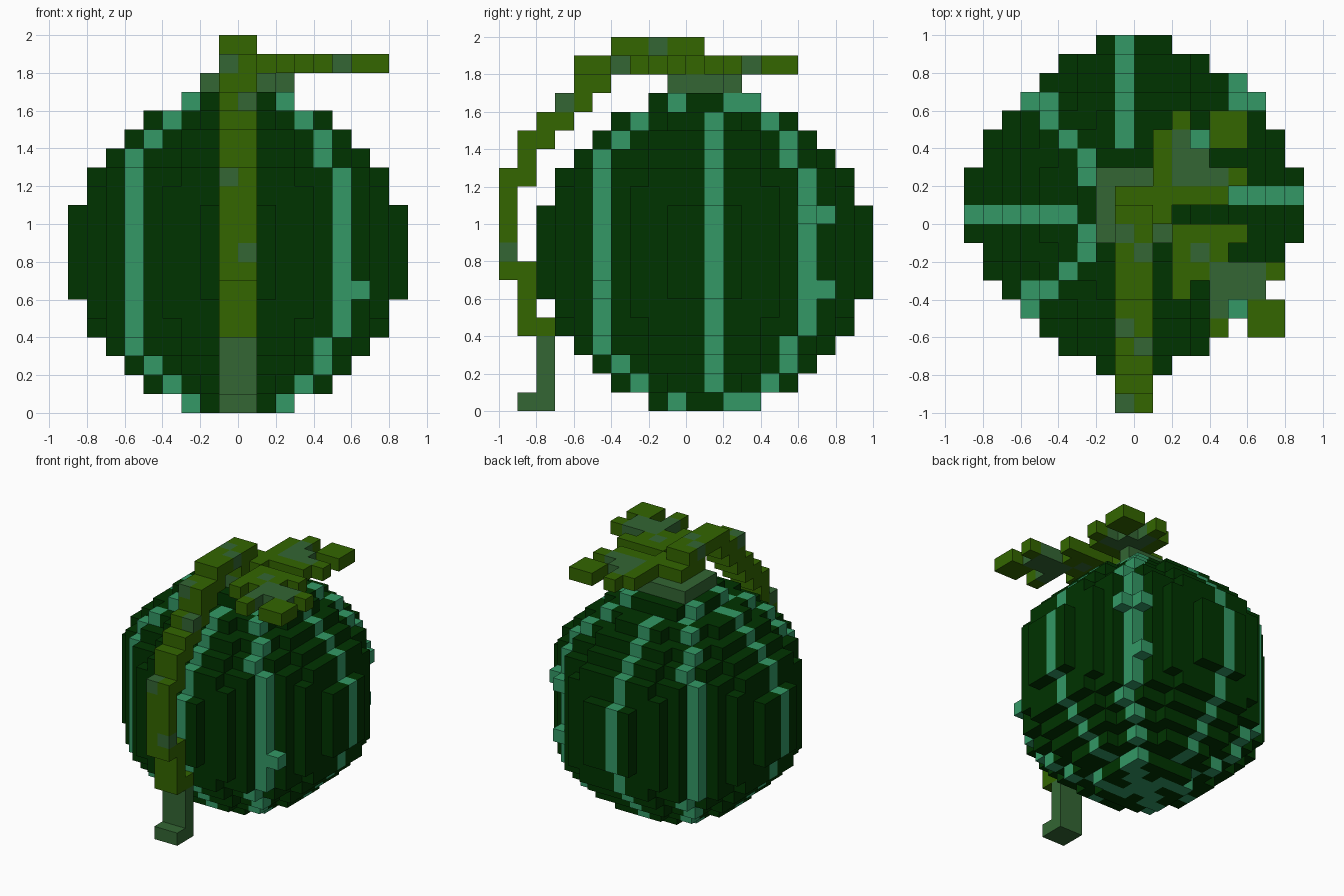
import bpy, bmesh
from mathutils import Vector

cube = bpy.data.objects.get("Cube")
if cube:
    bpy.data.objects.remove(cube, do_unlink=True)

U = 0.1  # block size


def lin(c):
    return c / 12.92 if c <= 0.04045 else ((c + 0.055) / 1.055) ** 2.4


def material(name, r, g, b):
    m = bpy.data.materials.new(name)
    col = (lin(r / 255), lin(g / 255), lin(b / 255), 1)
    m.diffuse_color = col
    m.use_nodes = True
    node = m.node_tree.nodes["Principled BSDF"]
    node.inputs["Base Color"].default_value = col
    node.inputs["Roughness"].default_value = 0.9
    return m


MATS = [material("dark rind green", 0, 51, 0), material("teal stripe", 51, 153, 102),
        material("vine green", 51, 102, 0), material("grey green", 51, 102, 51)]
RIND, STRIPE, VINE, GREY = range(4)
AXES = [Vector(a) for a in ((1, 0, 0), (0, 1, 0), (0, 0, 1))]


def blocks(name, cells):
    """Mesh the outer faces of a set of unit blocks: {(i, j, k): material}."""
    bm = bmesh.new()
    verts = {}

    def vert(p):
        key = tuple(round(c) for c in p)
        if key not in verts:
            verts[key] = bm.verts.new(Vector(key) * U)
        return verts[key]

    for cell, mat in cells.items():
        for a in range(3):
            u, v, n = AXES[(a + 1) % 3], AXES[(a + 2) % 3], AXES[a]
            for side in (0, 1):
                other = list(cell)
                other[a] += 1 if side else -1
                if tuple(other) in cells:
                    continue
                o = Vector(cell) + n * side
                quad = [o, o + u, o + u + v, o + v]
                if not side:
                    quad.reverse()
                f = bm.faces.new([vert(p) for p in quad])
                f.material_index = mat
    me = bpy.data.meshes.new(name)
    bm.to_mesh(me)
    bm.free()
    for m in MATS:
        me.materials.append(m)
    ob = bpy.data.objects.new(name, me)
    bpy.context.collection.objects.link(ob)


def box(cells, mat, x, y, z):
    """Fill block ranges, end exclusive."""
    for i in range(*x):
        for j in range(*y):
            for k in range(*z):
                cells[i, j, k] = mat


# Melon: ellipsoid with flattened shoulders and eight vertical stripes
def is_stripe(i, j, k):
    a, b = abs(2 * i + 1), abs(2 * j + 1)
    if k in (0, 16) and max(a, b) == 5:
        return (a, b) == (5, 3)  # stripe ends on the two caps
    if k in (3, 13) and {a, b} == {9, 11}:
        # the diagonal stripes step sideways here, turned a quarter each time
        return (i, j) in ((4, -6), (5, 4), (-5, 5), (-6, -5))
    # diagonal stripes, then one-block cardinal stripes
    return a == b or ((j == 0 and i > 0) or (i == -1 and j > 0)
                      or (j == -1 and i < 0) or (i == 0 and j < 0))


melon = {}
for i in range(-9, 9):
    for j in range(-9, 9):
        x, y = abs(i + 0.5) * U, abs(j + 0.5) * U
        if x ** 1.8 + y ** 1.8 > 0.794:
            continue
        for k in range(17):
            z = (k + 0.5) * U - 0.85
            if (x * x + y * y) / 0.81 + (z / 0.85) ** 2 < 1:
                melon[i, j + 1, k] = STRIPE if is_stripe(i, j, k) else RIND

# Small bumps on the diagonal stripes
for c in ((5, 7, 6), (5, 7, 10), (6, 6, 10), (6, -5, 6), (2, 3, 0), (2, 3, 16)):
    melon[c] = STRIPE
blocks("melon", melon)

# Stem base on the crown
base = {}
box(base, GREY, (-2, 2), (-1, 3), (17, 18))
base[2, 2, 17] = GREY
blocks("stem_base", base)

# Vine: rises from the base, arches forward and hangs down the front
vine = {}
for y0, y1, z0, z1 in ((-1, 2, 18, 19), (-4, 1, 19, 20), (-6, -3, 18, 19), (-6, -4, 17, 18),
                       (-7, -5, 16, 17), (-8, -6, 15, 16), (-9, -7, 14, 15), (-9, -8, 13, 14),
                       (-10, -8, 12, 13), (-10, -9, 8, 12), (-10, -8, 7, 8), (-9, -8, 5, 7),
                       (-9, -7, 4, 5)):
    box(vine, VINE, (-1, 1), (y0, y1), (z0, z1))
# Grey spots
for c in ((-1, -10, 12), (0, -10, 8), (-1, -6, 18), (0, -7, 16), (-1, -1, 19), (0, -2, 19)):
    vine[c] = GREY
# Grey curled tip
box(vine, GREY, (-1, 1), (-8, -7), (0, 4))
box(vine, GREY, (-1, 1), (-9, -8), (0, 1))
blocks("vine", vine)


# Leaves: rows of blocks from the back forwards, v = green, g = grey
def leaf(name, x0, y_top, rows):
    cells = {}
    for r, row in enumerate(rows):
        for c, ch in enumerate(row):
            if ch != ".":
                cells[x0 + c, y_top - r, 18] = VINE if ch == "v" else GREY
    blocks(name, cells)


leaf("back_leaf", 1, 5, (".v.vv",
                         "vg.vv",
                         "vgg..",
                         "vgggv",
                         "vvvv."))
leaf("front_leaf", 1, 0, ("v......",
                          ".vvvv..",
                          ".vgv...",
                          ".vvgggv",
                          ".v.ggg.",
                          "...g.vv",
                          "...v.vv"))
